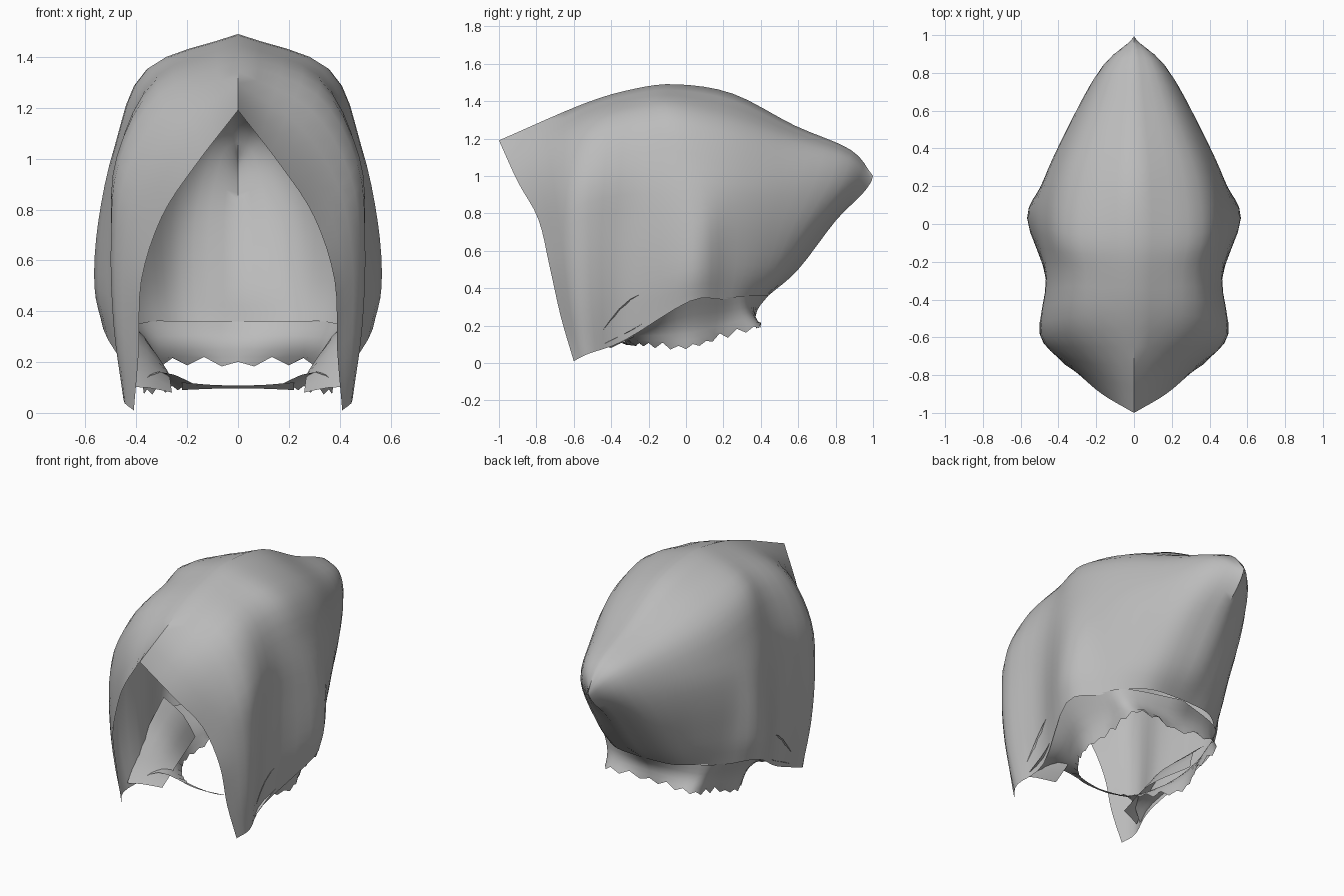
import bpy, bmesh, random
from mathutils import Vector

if "Cube" in bpy.data.objects:
    bpy.data.objects.remove(bpy.data.objects["Cube"])

random.seed(4)
cloth = bpy.data.materials.new("grey cloth")
cloth.diffuse_color = (0.5, 0.5, 0.5, 1)
cloth.use_nodes = True
cloth.node_tree.nodes["Principled BSDF"].inputs["Base Color"].default_value = cloth.diffuse_color


def spline(points, steps):
    """Smooth curve through the points."""
    p = [Vector(q) for q in points]
    p = [2 * p[0] - p[1]] + p + [2 * p[-1] - p[-2]]
    out = []
    for i in range(1, len(p) - 2):
        a, b, c, d = p[i - 1:i + 3]
        for k in range(steps):
            t = k / steps
            out.append(0.5 * (2 * b + (c - a) * t + (2 * a - 5 * b + 4 * c - d) * t * t
                              + (3 * b - a - 3 * c + d) * t ** 3))
    return out + [p[-2]]


def loft(name, sections, along, across, ragged=0.0):
    """Skin between sections, mirrored over x; the last row may be torn."""
    rows = [spline(s, across) for s in sections]
    cols = [spline(c, along) for c in zip(*rows)]
    bm = bmesh.new()
    grid = []
    for j, col in enumerate(cols):
        line = []
        for i, co in enumerate(col):
            co = Vector((max(co.x, 0), co.y, co.z))
            if ragged and j == len(cols) - 1:
                co.z += ragged * random.uniform(0.3, 1) * (1 if i % 2 else -0.3)
            line.append(bm.verts.new(co))
        grid.append(line)
    for a, b in zip(grid, grid[1:]):
        for i in range(len(a) - 1):
            bm.faces.new((a[i], b[i], b[i + 1], a[i + 1]))
    bmesh.ops.remove_doubles(bm, verts=bm.verts, dist=0.0005)
    me = bpy.data.meshes.new(name)
    bm.to_mesh(me)
    bm.free()
    me.materials.append(cloth)
    ob = bpy.data.objects.new(name, me)
    bpy.context.collection.objects.link(ob)
    bpy.ops.object.select_all(action='DESELECT')
    ob.select_set(True)
    bpy.context.view_layer.objects.active = ob
    mirror = ob.modifiers.new("mirror", 'MIRROR')
    mirror.merge_threshold = 0.002
    bpy.ops.object.modifier_apply(modifier="mirror")
    bpy.ops.object.shade_smooth_by_angle(angle=0.8)
    return ob


# Hood shell: each section runs from the crown down to the hem,
# from the face opening through the side pleat to the back seam
loft("hood_shell", [
    [(0, -1, 1.19), (.17, -.9, .97), (.30, -.79, .77), (.38, -.73, .52), (.39, -.67, .25), (.41, -.60, .01)],
    [(0, -.55, 1.385), (.31, -.57, 1.25), (.47, -.59, .98), (.50, -.58, .68), (.49, -.56, .35), (.45, -.52, .05)],
    [(0, -.28, 1.465), (.32, -.26, 1.34), (.45, -.27, 1.05), (.465, -.3, .75), (.45, -.31, .42), (.41, -.33, .12)],
    [(0, -.05, 1.49), (.36, -.05, 1.35), (.485, 0, 1.05), (.55, .03, .75), (.565, .03, .5), (.53, .02, .33)],
    [(0, .25, 1.44), (.33, .25, 1.28), (.45, .24, 1.02), (.485, .22, .78), (.46, .22, .52), (.43, .2, .34)],
    [(0, .58, 1.27), (.22, .57, 1.18), (.33, .53, 1.0), (.37, .46, .78), (.35, .4, .52), (.33, .33, .36)],
    [(0, .88, 1.14), (.11, .87, 1.09), (.17, .83, .96), (.22, .69, .75), (.22, .53, .5), (.2, .42, .36)],
    [(0, 1.0, 1.0), (0, .985, .96), (0, .93, .89), (0, .8, .76), (0, .6, .5), (0, .44, .36)],
], 4, 4)

# Torn collar from the hem in to the neck hole
loft("collar", [
    [(.43, -.46, .09), (.30, -.38, .16), (.14, -.31, .10)],
    [(.44, -.25, .20), (.33, -.22, .17), (.26, -.20, .09)],
    [(.51, 0, .36), (.40, 0, .20), (.37, 0, .08)],
    [(.43, .20, .35), (.36, .20, .24), (.33, .18, .13)],
    [(.33, .33, .36), (.31, .34, .27), (.30, .39, .19)],
    [(0, .44, .36), (0, .38, .28), (0, .37, .19)],
], 5, 3, ragged=0.03)

# Inner gusset joining the cheek flap to the collar
loft("cheek_gusset", [
    [(.44, -.50, .10), (.36, -.46, .10), (.26, -.40, .08)],
    [(.45, -.30, .34), (.36, -.24, .28), (.28, -.20, .17)],
    [(.53, .0, .44), (.42, .04, .34), (.36, .08, .2)],
], 4, 2)

# Thin strap across the front of the neck hole
loft("chin_strap", [
    [(.22, -.31, .12), (.22, -.26, .09)],
    [(.10, -.34, .11), (.10, -.30, .095)],
    [(0, -.345, .108), (0, -.315, .095)],
], 3, 1)
